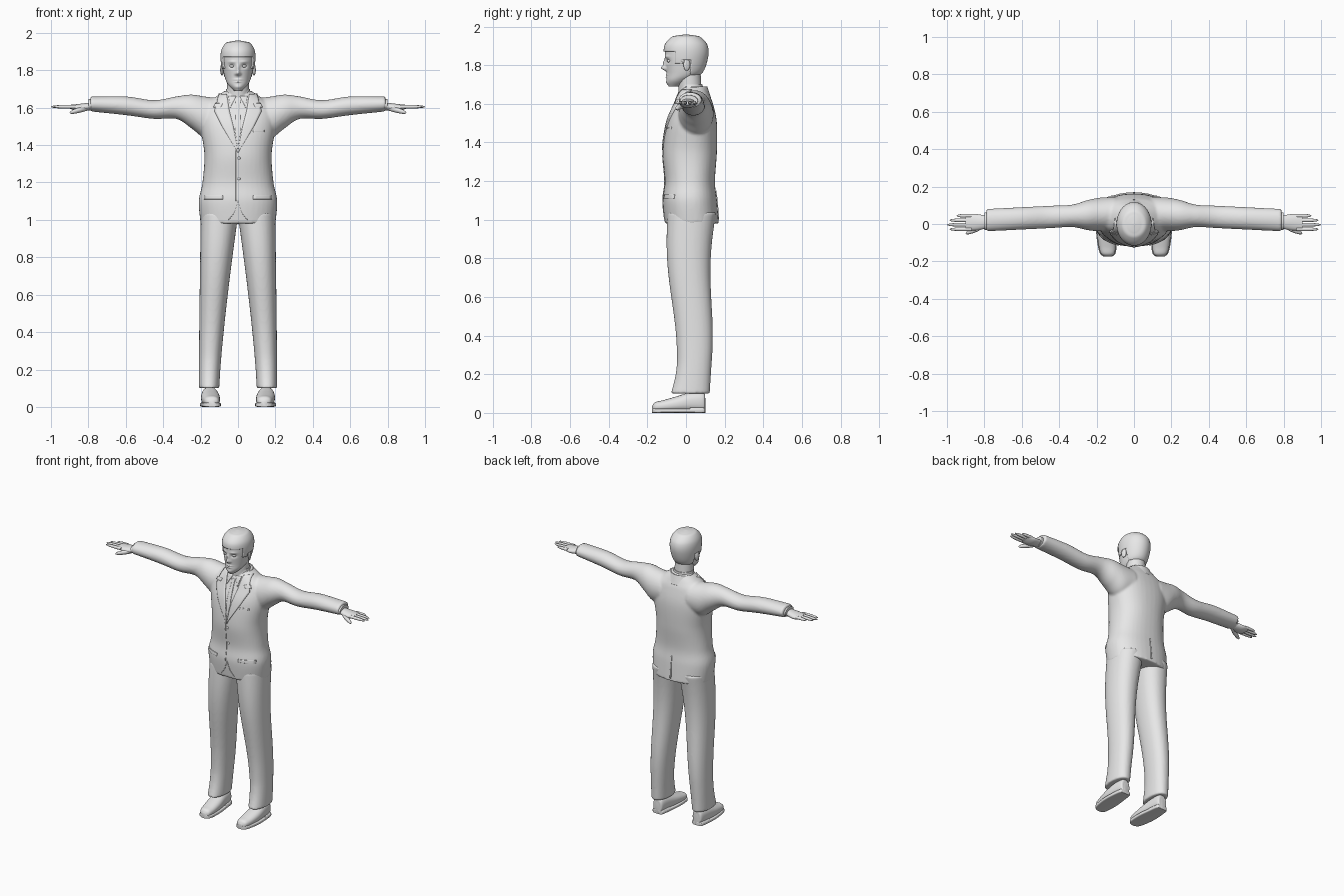
import bpy, bmesh, math
from mathutils import Vector, Matrix
from mathutils.bvhtree import BVHTree

cube = bpy.data.objects.get("Cube")
if cube:
    bpy.data.objects.remove(cube, do_unlink=True)

shade = (.8, .8, .8, 1)
grey = bpy.data.materials.new("plain grey")
grey.use_nodes = True
grey.diffuse_color = shade
grey.node_tree.nodes["Principled BSDF"].inputs["Base Color"].default_value = shade


def spline(rings, steps):
    """Catmull-Rom interpolation through the rings."""
    out = []
    last = len(rings) - 1
    for i in range(last):
        before, start, end, after = (rings[max(0, min(last, i + k))] for k in (-1, 0, 1, 2))
        for step in range(steps):
            t = step / steps
            out.append([q + t / 2 * (r - p + t * (2 * p - 5 * q + 4 * r - w + t * (3 * (q - r) + w - p)))
                        for p, q, r, w in zip(before, start, end, after)])
    return out + [list(rings[-1])]


def loft(bm, rings, axis="z", side=1, count=40, steps=8, power=2, keep=None):
    """Rings are (position, centre u, centre v, radius u, radius v) along an axis."""
    loops = []
    for w, centre_u, centre_v, radius_u, radius_v in spline(rings, steps):
        loop = []
        for k in range(count):
            angle = math.tau * k / count
            c, s = math.cos(angle), math.sin(angle)
            u = centre_u + max(radius_u, .001) * math.copysign(abs(c) ** (2 / power), c)
            v = centre_v + max(radius_v, .001) * math.copysign(abs(s) ** (2 / power), s)
            x, y, z = {"x": (w, u, v), "y": (u, w, v), "z": (u, v, w)}[axis]
            loop.append(bm.verts.new((x * side, y, z)))
        loops.append(loop)
    faces = [bm.faces.new(loops[0]), bm.faces.new(loops[-1])]
    for lower, upper in zip(loops, loops[1:]):
        for k in range(count):
            faces.append(bm.faces.new((lower[k - 1], lower[k], upper[k], upper[k - 1])))
    bmesh.ops.recalc_face_normals(bm, faces=faces)
    if keep:
        unwanted = [f for f in faces if not keep(f.calc_center_median())]
        bmesh.ops.delete(bm, geom=unwanted, context="FACES")


def finish(bm, name, angle=45):
    mesh = bpy.data.meshes.new(name)
    bm.to_mesh(mesh)
    bm.free()
    mesh.shade_smooth()
    mesh.set_sharp_from_angle(angle=math.radians(angle))
    mesh.materials.append(grey)
    ob = bpy.data.objects.new(name, mesh)
    bpy.context.collection.objects.link(ob)
    return ob


def part(name, rings, **options):
    bm = bmesh.new()
    loft(bm, rings, **options)
    return finish(bm, name)


def ball(name, centre, size, turn=0):
    bm = bmesh.new()
    place = Matrix.Translation(centre) @ Matrix.Rotation(turn, 4, "Z") @ Matrix.Diagonal((*size, 1))
    bmesh.ops.create_uvsphere(bm, u_segments=20, v_segments=14, radius=1, matrix=place)
    finish(bm, name, angle=180)


def thicken(ob, thickness, offset):
    modifier = ob.modifiers.new("thickness", "SOLIDIFY")
    modifier.thickness, modifier.offset = thickness, offset


def fuse(ob):
    remesh = ob.modifiers.new("fuse", "REMESH")
    remesh.mode, remesh.voxel_size, remesh.use_smooth_shade = "VOXEL", .008, True
    soften = ob.modifiers.new("soften", "SMOOTH")
    soften.factor, soften.iterations = .5, 4


SIDES = ((1, "left"), (-1, "right"))

# Jacket: torso and sleeves fused into one cloth shape
torso = [(z, 0, y, width, depth) for z, y, width, depth in (
    (.98, .03, .2, .14), (1.1, .02, .21, .14), (1.2, .02, .19, .13), (1.35, .02, .18, .14),
    (1.5, .03, .2, .13), (1.6, .04, .19, .1), (1.65, .04, .13, .08), (1.69, .04, .07, .06))]
sleeve = [(x, .06 - .05 * x, z, depth, height) for x, z, depth, height in (
    (.1, 1.55, .09, .1), (.18, 1.55, .09, .11), (.25, 1.58, .08, .09), (.33, 1.6, .06, .06),
    (.45, 1.59, .06, .05), (.6, 1.61, .06, .05), (.79, 1.62, .06, .04))]
bm = bmesh.new()
loft(bm, torso, power=2.3)
for side, label in SIDES:
    loft(bm, sleeve, axis="x", side=side)
jacket = finish(bm, "jacket")
fuse(jacket)

# Trousers: each leg widens and leans inward from hem to hip
leg = []
for i in range(13):
    t = i / 12
    swell = t ** 1.3
    hem = .015 * max(0, 1 - 8 * t)
    leg.append((.1 + .94 * t, .155 - .057 * swell, .03 + .015 * math.sin(math.tau * t) - hem / 2,
                .055 + .046 * swell, .086 + .04 * swell + hem))
bm = bmesh.new()
for side, label in SIDES:
    loft(bm, leg, side=side, steps=3, power=2.2)
fuse(finish(bm, "trousers"))

# Surface finder for details that lie on the jacket
bpy.context.view_layer.update()
cloth = BVHTree.FromObject(jacket, bpy.context.evaluated_depsgraph_get())


def on_jacket(x, z, facing=-1):
    hit = cloth.ray_cast(Vector((x, facing, z)), Vector((0, -facing, 0)))[0]
    return hit or cloth.find_nearest(Vector((x, facing / 10, z)))[0]


def patch(name, rows, lift=.004, side=1, facing=-1, fine=8, columns=6):
    """Cloth strip on the jacket; rows are (x, z, half width)."""
    bm = bmesh.new()
    grid = []
    for start, end in zip(rows, rows[1:]):
        for i in range(fine + 1):
            x, z, half = Vector(start).lerp(Vector(end), i / fine)
            half = max(half, .002)
            grid.append([bm.verts.new(on_jacket(side * (x + half * (2 * c / columns - 1)), z, facing))
                         for c in range(columns + 1)])
    for upper, lower in zip(grid, grid[1:]):
        for c in range(columns):
            bm.faces.new((upper[c], upper[c + 1], lower[c + 1], lower[c]))
    bmesh.ops.remove_doubles(bm, verts=bm.verts, dist=.0001)
    bmesh.ops.recalc_face_normals(bm, faces=bm.faces)
    thicken(finish(bm, name), lift * 2, 0)


# Lapels, shirt collar points, pocket flaps and cutaway edges
for side, label in SIDES:
    patch(label + "_lapel", [(.08, 1.67, .02), (.085, 1.58, .04), (.055, 1.5, .03), (0, 1.36, 0)], .006, side)
    patch(label + "_collar_notch", [(.1, 1.62, .02), (.11, 1.6, .02)], .008, side)
    patch(label + "_shirt_collar_point", [(.03, 1.66, .02), (.04, 1.6, 0)], .005, side)
    patch(label + "_pocket_flap", [(.13, 1.13, .05), (.13, 1.11, .05)], side=side)
    patch(label + "_cutaway_edge", [(0, 1.1, 0), (.02, 1.04, 0), (.05, 1, 0)], .003, side, columns=2)
patch("tie", [(0, 1.64, .014), (0, 1.61, .01), (0, 1.48, .015), (0, 1.38, 0)])
patch("breast_pocket", [(.11, 1.48, .03), (.11, 1.47, .03)], .003)
patch("front_opening", [(-.01, 1.37, 0), (-.01, 1.1, 0)], .003, fine=20, columns=2)
patch("back_vent", [(0, 1.15, 0), (0, 1, .005)], facing=1, fine=12, columns=2)
for z, label in ((1.33, "upper"), (1.22, "lower")):
    ball(label + "_button", on_jacket(.005, z), (.008, .004, .008))

# Neck and collars
part("neck", [(1.6, 0, .025, .06, .06), (1.77, 0, .015, .06, .06)])
part("shirt_collar", [(1.63, 0, .03, .08, .07), (1.7, 0, .025, .063, .06)])
collar = part("jacket_collar", [(1.63, 0, .04, .12, .09), (1.66, 0, .04, .09, .08), (1.69, 0, .04, .075, .07)],
              keep=lambda c: c.y > 0 and max(abs(c.x), c.y) > .05)
thicken(collar, .008, -1)

# Head with sculpted face
skull = [(z, 0, y, width, depth) for z, y, width, depth in (
    (1.69, -.06, .02, .03), (1.72, -.04, .05, .06), (1.76, -.01, .07, .09), (1.84, 0, .085, .108),
    (1.9, 0, .083, .104), (1.94, 0, .06, .07), (1.95, 0, .03, .04), (1.955, 0, 0, 0))]
# Each feature: x, z, spread in x, spread in z, push along y
features = {
    "nose": (0, 1.785, .011, .012, -.025), "bridge": (0, 1.81, .008, .02, -.013),
    "upper lip": (0, 1.75, .02, .004, -.006), "lower lip": (0, 1.738, .015, .004, -.006),
    "chin": (0, 1.71, .02, .01, -.005)}
for side, label in SIDES:
    features[label + " eye socket"] = (side * .033, 1.822, .015, .01, .012)
    features[label + " brow"] = (side * .033, 1.845, .02, .006, -.005)
    features[label + " nostril"] = (side * .013, 1.78, .006, .006, -.006)
bm = bmesh.new()
loft(bm, skull, count=96, steps=14)
for v in bm.verts:
    if v.co.y < -.03:
        x, z = v.co.x, v.co.z
        v.co.y += sum(push * math.exp(-((x - at_x) / wide) ** 2 - ((z - at_z) / tall) ** 2)
                      for at_x, at_z, wide, tall, push in features.values())
finish(bm, "head", angle=180)


def is_hair(c):
    """Hairline: fringe, sideburn, above the ear, nape."""
    if c.y < -.055:
        return c.z > 1.872
    if c.y < -.02:
        return c.z > 1.81
    return c.z > (1.83 if c.y < .025 else 1.75)


hair = part("hair", [(z + .004, x, y, width + .007, depth + .007) for z, x, y, width, depth in skull],
            count=96, steps=14, keep=is_hair)
thicken(hair, .012, -1)

# Toe-to-heel shoe sections, with the toes turned slightly inward
shoe = [(y, .15 + .06 * min(y, 0), height + .005, width, height) for y, width, height in (
    (-.175, .015, .015), (-.16, .035, .025), (-.12, .045, .03), (-.05, .05, .04),
    (.02, .045, .05), (.09, .035, .05), (.1, .015, .035))]
sole = [(y, x, .012, width + .005, .012) for y, x, z, width, height in shoe]

for side, label in SIDES:
    ball(label + "_eye", (side * .032, -.088, 1.822), (.013, .011, .008))
    ball(label + "_ear", (side * .086, .004, 1.802), (.008, .018, .03), side * .3)
    part(label + "_shoe", shoe, axis="y", side=side, power=2.3)
    part(label + "_sole", sole, axis="y", side=side, power=5)
    part(label + "_heel", [(y, x, .014, width + .003, .014) for y, x, z, width, height in shoe[-3:]],
         axis="y", side=side, power=5)

    # Hand: cuff, palm, four fingers and thumb with rounded tips
    part(label + "_shirt_cuff", [(.76, .015, 1.615, .05, .033), (.8, .015, 1.615, .046, .03)],
         axis="x", side=side)
    part(label + "_palm", [(.77, .01, 1.61, .03, .02), (.85, .01, 1.6, .044, .02), (.9, .01, 1.605, .038, .01)],
         axis="x", side=side)
    taper = [(t, (1 - t ** 4) ** .5) for t in (0, .3, .6, .8, .9, .97, 1)]
    for i, finger in enumerate(("index", "middle", "ring", "little")):
        y = .024 * i - .028
        reach = .13 - .013 * (i - 1) ** 2
        part(label + "_" + finger + "_finger",
             [(.87 + reach * t, y, 1.605, .01 * r, .01 * r) for t, r in taper],
             axis="x", side=side, count=14, steps=2)
    part(label + "_thumb", [(.8 + .1 * t, -.05 * t ** .7, 1.6 - .027 * t, .015 * r, .015 * r) for t, r in taper],
         axis="x", side=side, count=14, steps=3)
